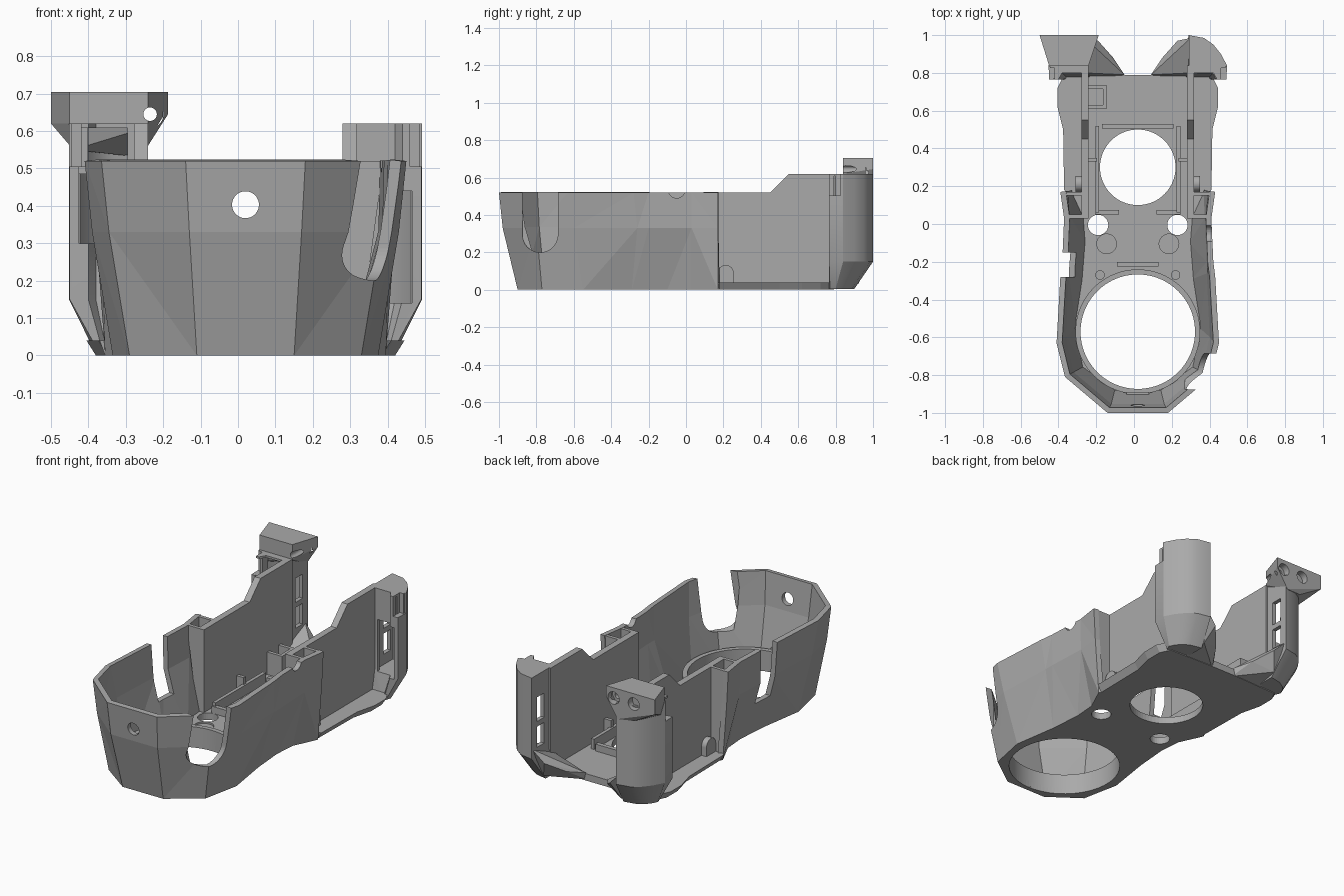
import bpy, bmesh, math
from mathutils import Matrix, Vector

cube = bpy.data.objects.get("Cube")
if cube:
    bpy.data.objects.remove(cube, do_unlink=True)

AXIS = 0.02  # x of the housing's plane of symmetry
grey = bpy.data.materials.new("mid grey plastic")
grey.use_nodes = True
grey.diffuse_color = (0.4, 0.4, 0.4, 1)
grey.node_tree.nodes["Principled BSDF"].inputs["Base Color"].default_value = (0.4, 0.4, 0.4, 1)


def finish(name, bm):
    me = bpy.data.meshes.new(name)
    bm.to_mesh(me)
    bm.free()
    ob = bpy.data.objects.new(name, me)
    bpy.context.collection.objects.link(ob)
    me.materials.append(grey)
    return ob


def loft(name, rings, closed=True):
    bm = bmesh.new()
    rows = [[bm.verts.new(p) for p in ring] for ring in rings]
    n = len(rows[0])
    for a, b in zip(rows, rows[1:]):
        for i in range(n if closed else n - 1):
            j = (i + 1) % n
            bm.faces.new((a[i], a[j], b[j], b[i]))
    if closed:
        bm.faces.new(rows[0][::-1])
        bm.faces.new(rows[-1])
        bmesh.ops.recalc_face_normals(bm, faces=bm.faces)
    else:
        bmesh.ops.triangulate(bm, faces=bm.faces)
    return finish(name, bm)


def hull(name, points):
    bm = bmesh.new()
    for p in points:
        bm.verts.new(p)
    bmesh.ops.convex_hull(bm, input=bm.verts)
    return finish(name, bm)


def box(name, x, y, z):
    return hull(name, [(a, b, c) for a in x for b in y for c in z])


def rod(name, center, radius, length, axis="z", sides=64):
    bm = bmesh.new()
    bmesh.ops.create_cone(bm, cap_ends=True, segments=sides, radius1=radius,
                          radius2=radius, depth=length)
    turn = {"x": Matrix.Rotation(math.pi / 2, 4, "Y"),
            "y": Matrix.Rotation(math.pi / 2, 4, "X"), "z": Matrix()}[axis]
    bmesh.ops.transform(bm, matrix=Matrix.Translation(center) @ turn, verts=bm.verts)
    return finish(name, bm)


def apply(ob, mod):
    bpy.context.view_layer.objects.active = ob
    bpy.ops.object.modifier_apply(modifier=mod.name)


def cut(ob, *cutters):
    for c in cutters:
        mod = ob.modifiers.new("cut", "BOOLEAN")
        mod.operation, mod.solver, mod.object = "DIFFERENCE", "EXACT", c
        apply(ob, mod)
        bpy.data.objects.remove(c, do_unlink=True)


def both(half, z):
    """Outline from rear left, round the front, to rear right."""
    left = [(AXIS - d, y, z) for d, y in reversed(half)]
    return left + [(AXIS + d, y, z) for d, y in half]


def span(side, a, b):
    return sorted((AXIS + side * a, AXIS + side * b))


# faceted front shell, waisted low down in front of the rear walls
low = [(.13, -.9), (.31, -.77), (.355, -.55), (.315, -.29), (.30, -.1), (.31, .03), (.375, .17)]
mid = [(.15, -.98), (.365, -.80), (.41, -.6), (.395, -.26), (.395, -.2), (.385, .03), (.40, .17)]
top = [(.16, -1), (.385, -.81), (.43, -.63), (.41, -.28), (.40, -.2), (.39, .03), (.41, .17)]
shell = loft("front_shell", [both(low, 0), both(mid, .33), both(top, .52)], closed=False)
thick = shell.modifiers.new("wall", "SOLIDIFY")
thick.thickness, thick.offset = 0.03, -1
apply(shell, thick)
cut(shell,
    rod("notch_round", (.42, -.78, .295), .095, .3, "x"),
    box("notch_slot", (.27, .6), (-.875, -.685), (.295, .6)),
    box("side_notch", (-.6, -.25), (-.28, -.15), (.2, .6)),
    rod("rim_dip", (.42, -.05, .535), .045, .3, "x", 32),
    rod("front_hole", (AXIS, -1, .403), .036, .3, "y", 32))

# floor plate, wider at the rear and chamfered underneath
rear = [(.365, .18), (.37, .5), (.40, .62), (.40, .72), (.37, .78), (.07, .79)]
flare = [(d + (.025 if d > .1 else 0), y) for d, y in rear]
floor = loft("floor_plate", [both(low + rear, 0), both(low + flare, .04)])
cut(floor,
    rod("fan_opening", (AXIS, -.57, 0), .303, .3, sides=96),
    rod("rear_opening", (AXIS, .30, 0), .2, .3))
for s in (-1, 1):
    cut(floor,
        rod("bolt_hole", (AXIS + s * .21, -.005, 0), .054, .3, sides=32),
        rod("screw_recess", (AXIS + s * .165, -.105, .05), .052, .04, sides=32))

# raised collar round the large opening
collar = rod("opening_collar", (AXIS, -.57, .075), .33, .09, sides=96)
cut(collar, rod("collar_bore", (AXIS, -.57, 0), .303, .3, sides=96))

# cross bars and tabs on the floor
box("rear_cross_bar", (-.17, .21), (.505, .53), (.03, .08))
box("middle_tab_bar", (-.09, .13), (-.225, -.2), (.03, .07))
box("front_inner_clip", (-.04, .08), (-.915, -.89), (.09, .13))

# post plan: offset from the axis, and y
plan = [(.27, .80), (.40, .80), (.42, .765), (.47, .765), (.472, .84),
        (.44, .90), (.40, .95), (.35, .985), (.27, 1.0)]
foot = [(.25, .77), (.37, .77), (.38, .765), (.39, .77), (.40, .80),
        (.385, .83), (.36, .86), (.32, .885), (.25, .90)]


def post_ring(outline, s, z, inset=0.0):
    c = Vector((.37, .88))
    pts = [Vector(p).lerp(c, inset) for p in outline]
    return [(AXIS + s * p.x, p.y, z) for p in pts]


for s, side in ((-1, "right"), (1, "left")):
    # tall rear wall with a stepped top
    profile = [(.03, .01), (.03, .52), (.45, .52), (.55, .62), (.84, .62), (.84, .01)]
    loft(side + "_rear_wall", [[(AXIS + s * d, y, z) for y, z in profile] for d in (.26, .298)])

    # pocket walls joining rear wall and shell
    for y, a, b in ((.03, .30, .37), (.15, .35, .395)):
        hull(side + "_pocket_wall", [(AXIS + s * d, yy, z) for yy in (y, y + .02)
                                     for d, z in ((.27, .01), (a, .01), (.27, .52), (b, .52))])

    # guide rail beside the rear opening, and small floor details
    box(side + "_guide_rail", span(s, .205, .225), (.06, .52), (.03, .10))
    box(side + "_rail_foot", span(s, .10, .225), (.05, .075), (.03, .08))
    box(side + "_rail_stop", span(s, .215, .27), (.33, .35), (.03, .14))
    rod(side + "_floor_pin", (AXIS + s * .2, -.27, .04), .025, .02, sides=24)

    # rounded tab outside the wall
    box(side + "_outer_tab", span(s, .29, .33), (.17, .255), (.03, .09))
    rod(side + "_outer_tab_round", (AXIS + s * .31, .213, .09), .042, .04, "x", 32)

    # hollow rear post with tapered foot and windows
    post = loft(side + "_rear_post", [post_ring(foot, s, .005), post_ring(plan, s, .15),
                                      post_ring(plan, s, .62)])
    lo, hi = (.30, .608) if s < 0 else (.14, .44)
    cut(post,
        loft("post_core", [post_ring(plan, s, .14, .24), post_ring(plan, s, .608, .24)]),
        box("front_window", span(s, .315, .445), (.7, .86), (lo, hi)),
        box("low_window", span(s, .2, .34), (.885, .95), (.20, .32)),
        box("high_window", span(s, .2, .34), (.885, .95), (.35, .49)))
    # the outer flange stops lower than the post, with its own cap and back
    cut(post, box("flange_step", span(s, .44, .6), (.7, .835), (.505, .7)))
    box(side + "_flange_cap", span(s, .42, .468), (.77, .835), (.485, .505))
    box(side + "_flange_back", span(s, .42, .465), (.825, .845), (.49, .62))
    box(side + "_flange_side", span(s, .422, .44), (.80, .84), (.49, .62))

    # faceted scoop sloping from the post foot to the floor
    scoop = [(.07, .775, 0), (.27, .775, 0), (.25, .92, .03), (.07, .79, .045),
             (.13, .88, .07), (.21, .97, .13), (.28, .985, .20), (.28, .80, .12)]
    hull(side + "_scoop", [(AXIS + s * d, y, z) for d, y, z in scoop])

# clip box on the rear floor
clip = box("clip_box", (-.24, -.145), (.61, .735), (.03, .17))
cut(clip, box("clip_hollow", (-.26, -.165), (.63, .715), (.06, .3)))

# mounting ear on the right post, with two countersunk screw holes
rim = [(-.5, 1, .62), (-.187, 1, .645), (-.24, .84, .62), (-.45, .84, .62)]
ear = hull("mounting_ear", [(x, y, z) for x, y, base in rim for z in (base, .705)]
           + [(-.44, .86, .55), (-.26, .84, .605), (-.26, 1, .53), (-.36, .985, .54)])
cut(ear, rod("screw_bore", (-.235, .95, .645), .018, .4, "y", 24))
for x in (-.235, -.365):
    cut(ear, rod("screw_head", (x, 1.0, .645), .036, .08, "y", 32))

# keep facets crisp, smooth only the gently curved walls
for ob in bpy.context.scene.objects:
    if ob.type == "MESH" and any(w in ob.name for w in ("post", "round", "collar")):
        bpy.ops.object.select_all(action="DESELECT")
        ob.select_set(True)
        bpy.context.view_layer.objects.active = ob
        bpy.ops.object.shade_smooth_by_angle(angle=math.radians(28))
